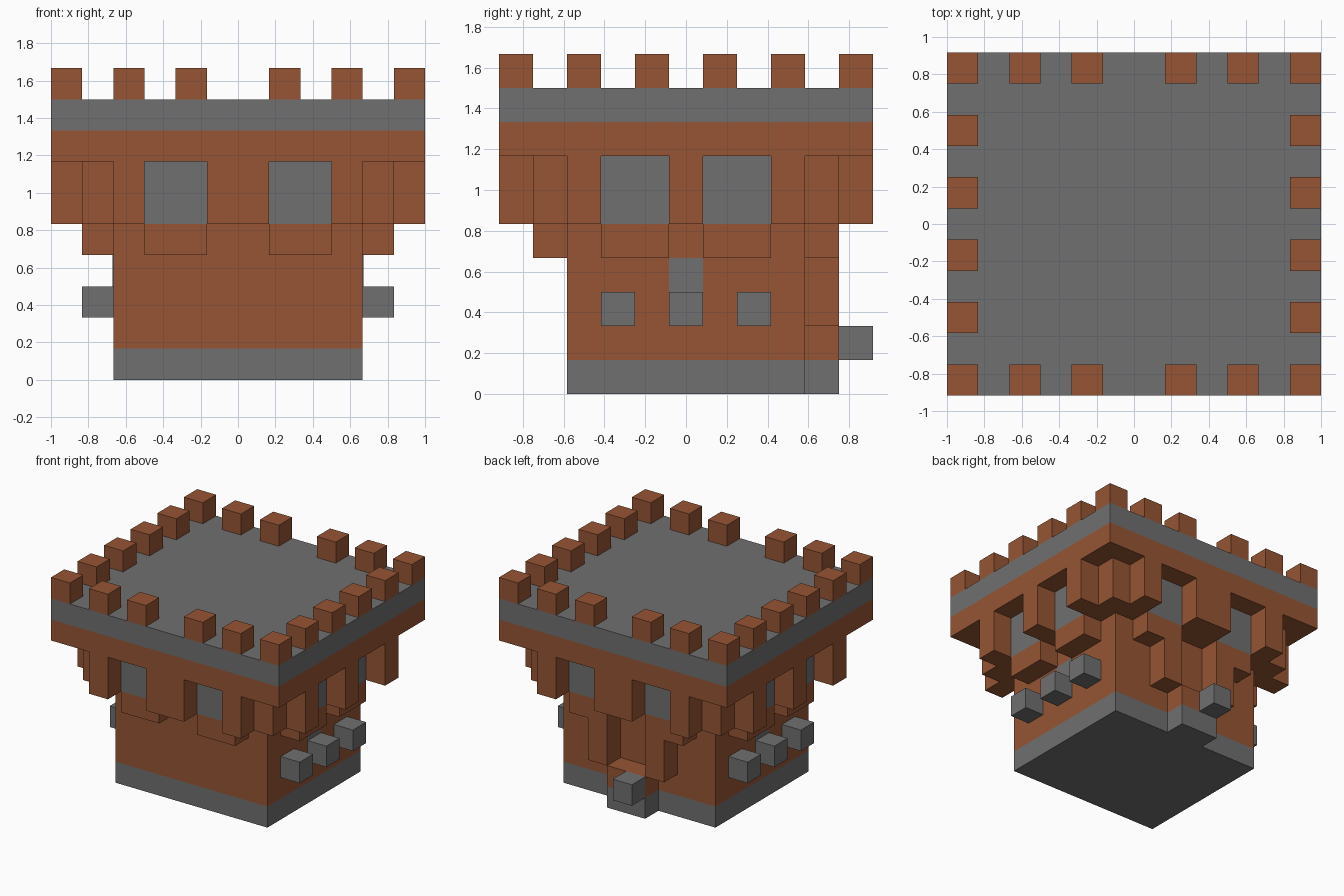
import bpy
import bmesh
from mathutils import Vector

U = 1 / 6  # size of one building block

cube = bpy.data.objects.get("Cube")
if cube:
    bpy.data.objects.remove(cube, do_unlink=True)


def material(name, rgb):
    m = bpy.data.materials.new(name)
    m.use_nodes = True
    color = (*rgb, 1)
    m.diffuse_color = color
    m.node_tree.nodes["Principled BSDF"].inputs["Base Color"].default_value = color
    return m


BROWN = material("brown_clay", (0.305, 0.091, 0.034))
GREY = material("grey_stone", (0.162, 0.162, 0.162))


def blocks(name, mat, boxes):
    """One object made of boxes, each given as x, y and z ranges in blocks."""
    bm = bmesh.new()
    for ranges in boxes:
        lo, hi = (Vector(c) * U for c in zip(*ranges))
        verts = bmesh.ops.create_cube(bm, size=1)["verts"]
        for v in verts:
            v.co = (lo + hi) / 2 + v.co * (hi - lo)
    mesh = bpy.data.meshes.new(name)
    bm.to_mesh(mesh)
    bm.free()
    mesh.materials.append(mat)
    obj = bpy.data.objects.new(name, mesh)
    bpy.context.collection.objects.link(obj)
    return obj


def flip(r):
    return (-r[1], -r[0])


def mirror_x(boxes):
    return boxes + [(flip(x), y, z) for x, y, z in boxes]


def mirror_y(boxes):
    return boxes + [(x, flip(y), z) for x, y, z in boxes]


def four(boxes):
    return mirror_y(mirror_x(boxes))


# Main tower
blocks("base_course", GREY, [((-4, 4), (-3.5, 3.5), (0, 1))])
blocks("tower_walls", BROWN, [((-4, 4), (-3.5, 3.5), (1, 7))])

# Overhanging platform
blocks("platform_underside", BROWN, [((-6, 6), (-5.5, 5.5), (7, 8))])
blocks("platform_deck", GREY, [((-6, 6), (-5.5, 5.5), (8, 9))])

# Battlements around the rim
top = (9, 10)
rim = [((x, x + 1), (4.5, 5.5), top) for x in (1, 3, 5)]
rim += [((5, 6), (y, y + 1), top) for y in (0.5, 2.5)]
blocks("battlements", BROWN, four(rim))

# Hanging supports below the platform
hang = (5, 7)
blocks("corner_supports", BROWN, four([((4, 5), (3.5, 4.5), hang)]))
blocks("outer_supports", BROWN, four([((3, 4), (3.5, 5.5), hang),
                                      ((4, 6), (2.5, 3.5), hang)]))
blocks("middle_supports", BROWN,
       mirror_y([((-1, 1), (3.5, 5.5), hang)])
       + mirror_x([((4, 6), (-0.5, 0.5), hang)]))

# Windows and the sills under them
bays = [((1, 3), (3.5, 4.5)), ((4, 5), (0.5, 2.5))]
blocks("windows", GREY, four([(x, y, hang) for x, y in bays]))
blocks("window_sills", BROWN, four([(x, y, (4, 5)) for x, y in bays]))

# Side studs, with a flush stone above the middle one
blocks("side_studs", GREY,
       mirror_x([((4, 5), (y - 0.5, y + 0.5), (2, 3)) for y in (-2, 0, 2)]))
blocks("side_stones", GREY, mirror_x([((3.9, 4.02), (-0.5, 0.5), (3, 4))]))

# Rear doorway
blocks("rear_step_base", GREY, [((-1, 1), (3.5, 4.5), (0, 1))])
blocks("rear_step", BROWN, [((-1, 1), (3.5, 4.5), (1, 2))])
blocks("rear_stud", GREY, [((-1, 0), (4.5, 5.5), (1, 2))])
blocks("rear_pillars", BROWN, mirror_x([((1, 2), (3.5, 4.5), (2, 4))]))
